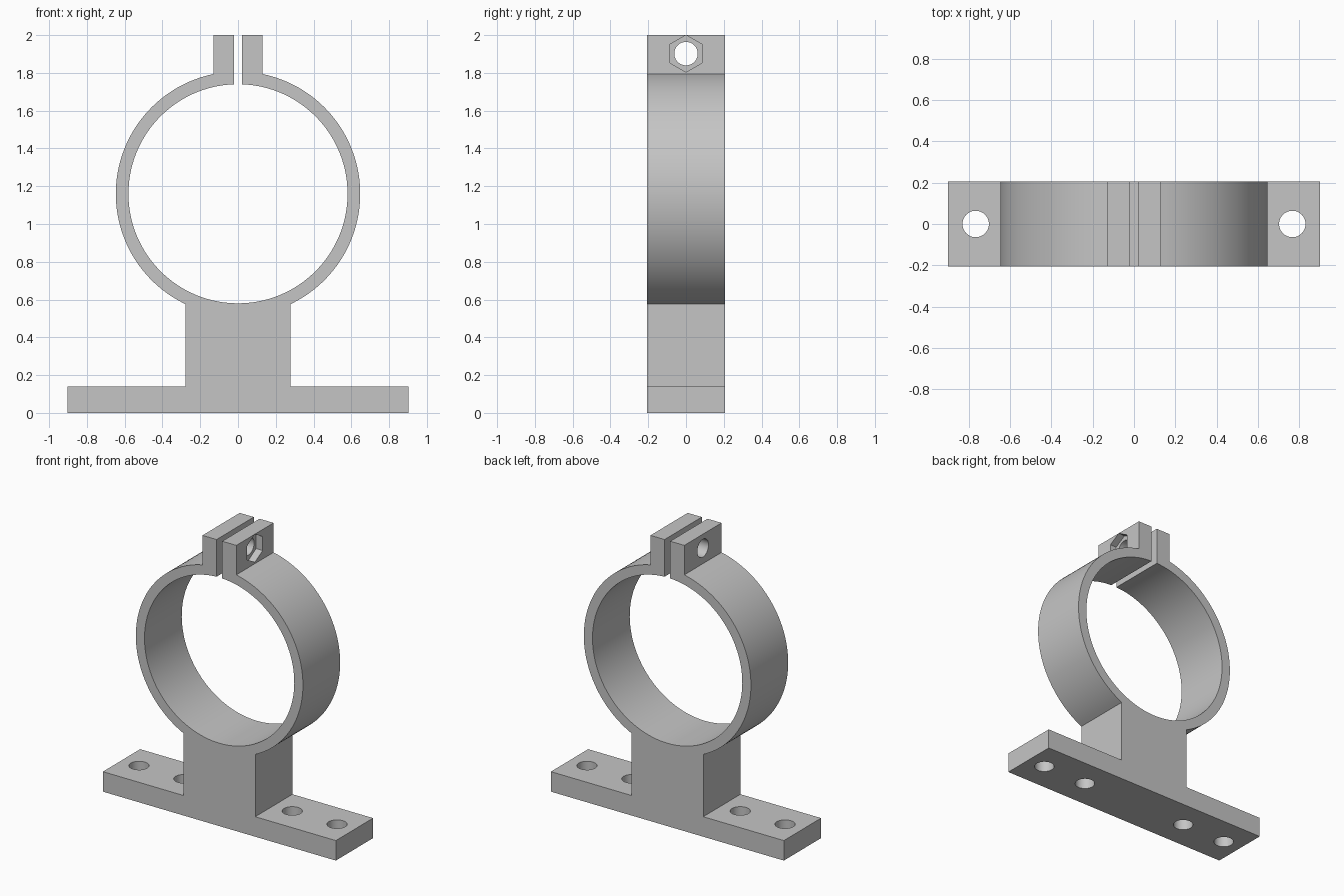
import bpy
import bmesh
from math import asin, cos, pi, sin
from mathutils import Matrix

if "Cube" in bpy.data.objects:
    bpy.data.objects.remove(bpy.data.objects["Cube"], do_unlink=True)

# Main dimensions
CENTER_Z, R_IN, R_OUT = 1.16, 0.58, 0.647
DEPTH = 0.412
GAP, TAB, TOP = 0.022, 0.131, 2.0
POST, BASE, BASE_H = 0.278, 0.902, 0.14
BOLT_Z = 1.902

grey = bpy.data.materials.new("plain_grey")
grey.use_nodes = True
colour = (0.56, 0.56, 0.56, 1)
grey.diffuse_color = colour
grey.node_tree.nodes["Principled BSDF"].inputs["Base Color"].default_value = colour


def new_object(name, bm):
    bmesh.ops.recalc_face_normals(bm, faces=bm.faces)
    mesh = bpy.data.meshes.new(name)
    bm.to_mesh(mesh)
    bm.free()
    mesh.materials.append(grey)
    obj = bpy.data.objects.new(name, mesh)
    bpy.context.collection.objects.link(obj)
    return obj


def arc(radius, start, end, steps):
    angles = [start + (end - start) * i / steps for i in range(steps + 1)]
    return [(radius * cos(a), CENTER_Z + radius * sin(a)) for a in angles]


def cutter(name, radius, length, location, sides=48, axis="Z"):
    bm = bmesh.new()
    bmesh.ops.create_cone(bm, cap_ends=True, segments=sides, radius1=radius,
                          radius2=radius, depth=length)
    if axis == "X":
        # Corners of a hexagon end up pointing along y
        spin = Matrix.Rotation(pi / 2, 4, "Z")
        bmesh.ops.transform(bm, matrix=Matrix.Rotation(pi / 2, 4, "Y") @ spin, verts=bm.verts)
    bmesh.ops.translate(bm, vec=location, verts=bm.verts)
    obj = new_object(name, bm)
    obj.hide_render = True
    return obj


# Half outline: bore, clamping tab, outer ring, post, base
half = arc(R_IN, -pi / 2, pi / 2 - asin(GAP / R_IN), 64)
half += [(GAP, TOP), (TAB, TOP)]
half += arc(R_OUT, pi / 2 - asin(TAB / R_OUT), -pi / 2 + asin(POST / R_OUT), 56)
half += [(POST, BASE_H), (BASE, BASE_H), (BASE, 0)]
outline = half + [(-x, z) for x, z in reversed(half[1:])]

# Extrude the outline through the depth
bm = bmesh.new()
face = bm.faces.new([bm.verts.new((x, -DEPTH / 2, z)) for x, z in outline])
sweep = bmesh.ops.extrude_face_region(bm, geom=[face], use_keep_orig=True)
moved = [g for g in sweep["geom"] if isinstance(g, bmesh.types.BMVert)]
bmesh.ops.translate(bm, vec=(0, DEPTH, 0), verts=moved)
bracket = new_object("clamp_bracket", bm)

# Mounting holes, clamp bolt hole and hexagonal nut pocket
cutters = [cutter("mounting_hole_cutter", 0.064, 0.4, (x, 0, BASE_H / 2))
           for x in (-0.767, -0.42, 0.42, 0.767)]
cutters.append(cutter("bolt_hole_cutter", 0.062, 0.5, (0, 0, BOLT_Z), axis="X"))
pocket_depth = 0.05
cutters.append(cutter("nut_pocket_cutter", 0.098, 0.2,
                      (TAB - pocket_depth + 0.1, 0, BOLT_Z), sides=6, axis="X"))

bpy.context.view_layer.objects.active = bracket
bracket.select_set(True)
for tool in cutters:
    cut = bracket.modifiers.new(tool.name, "BOOLEAN")
    cut.operation = "DIFFERENCE"
    cut.solver = "EXACT"
    cut.object = tool
    bpy.ops.object.modifier_apply(modifier=cut.name)
for tool in cutters:
    bpy.data.objects.remove(tool, do_unlink=True)

bpy.ops.object.shade_smooth_by_angle(angle=pi / 9)
